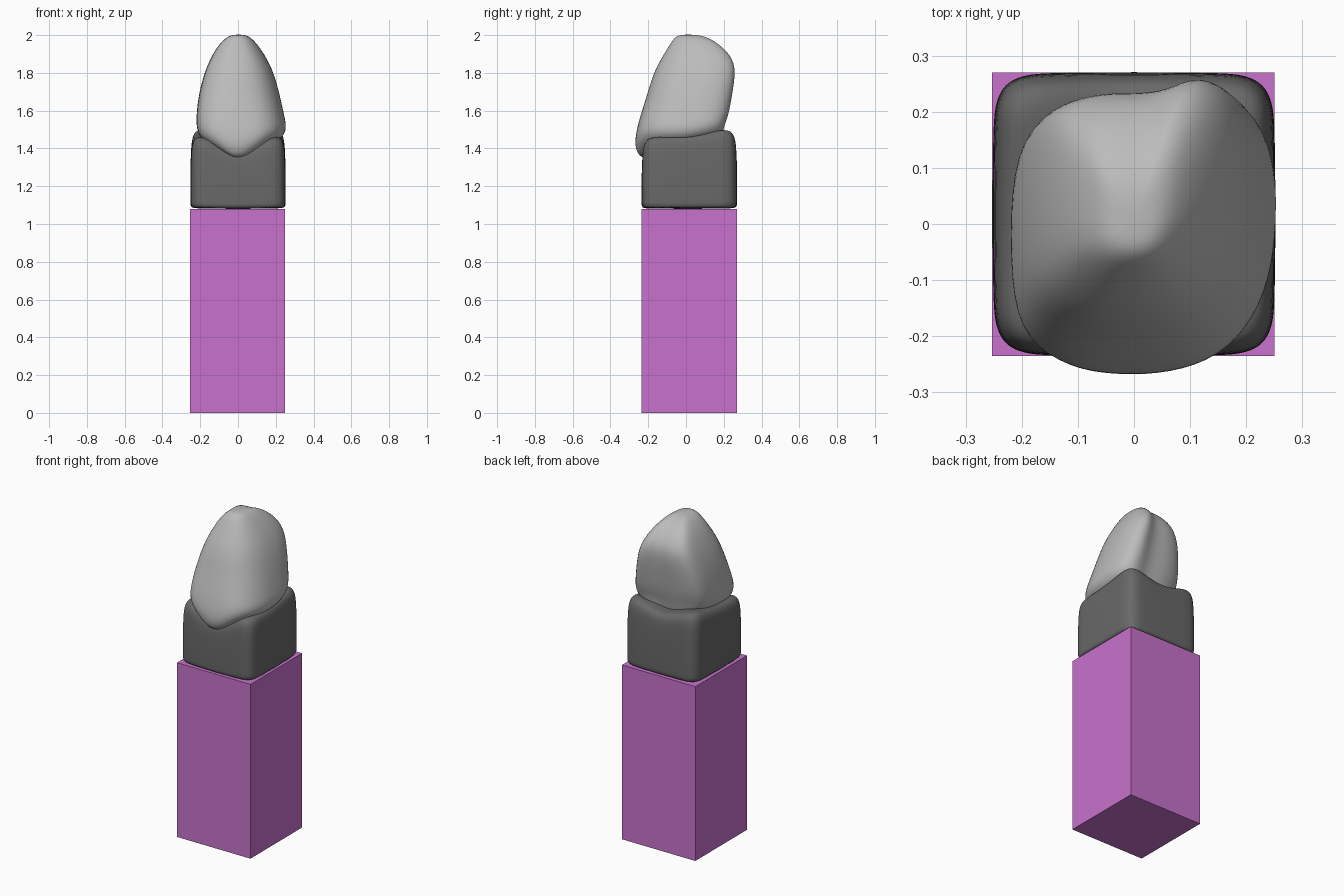
import bpy, bmesh
from math import exp, cos, sin, tau, copysign

if "Cube" in bpy.data.objects:
    bpy.data.objects.remove(bpy.data.objects["Cube"])


def material(name, rgb):
    m = bpy.data.materials.new(name)
    m.diffuse_color = (*rgb, 1)
    m.use_nodes = True
    m.node_tree.nodes["Principled BSDF"].inputs["Base Color"].default_value = m.diffuse_color
    return m


def loft(name, rings, mat, subdiv=0):
    """Skin a stack of closed rings (bottom to top) and cap both ends."""
    bm = bmesh.new()
    vs = [[bm.verts.new(p) for p in ring] for ring in rings]
    n = len(vs[0])
    for a, b in zip(vs, vs[1:]):
        for i in range(n):
            j = (i + 1) % n
            bm.faces.new((a[i], a[j], b[j], b[i]))
    bm.faces.new(vs[0][::-1])
    bm.faces.new(vs[-1])
    bmesh.ops.recalc_face_normals(bm, faces=bm.faces)
    me = bpy.data.meshes.new(name)
    bm.to_mesh(me)
    bm.free()
    ob = bpy.data.objects.new(name, me)
    bpy.context.collection.objects.link(ob)
    me.materials.append(mat)
    if subdiv:
        me.polygons.foreach_set("use_smooth", [True] * len(me.polygons))
        mod = ob.modifiers.new("smooth", 'SUBSURF')
        mod.levels = mod.render_levels = subdiv
    return ob


def gum_line(x, y):
    """Height of the wavy line where tooth and gum meet."""
    front = min(1, max(0, -y / 0.2))
    back = min(1, max(0, y / 0.2))
    return (1.455 - 0.105 * front * exp(-(x / 0.11) ** 2)
            + back * (0.04 - 0.06 * exp(-(x / 0.12) ** 2)))


# square base block
x0, x1, y0, y1 = -0.253, 0.25, -0.235, 0.27
square = [(x0, y0), (x1, y0), (x1, y1), (x0, y1)]
loft("base_block", [[(x, y, z) for x, y in square] for z in (0, 1.08)],
     material("purple", (0.58, 0.17, 0.61)))


# gum: rounded square with a wavy, softened top
def rounded_square(scale, power=0.28, n=32):
    pts = []
    for i in range(n):
        c, s = cos(tau * i / n), sin(tau * i / n)
        pts.append((scale * 0.253 * copysign(abs(c) ** power, c),
                    0.0175 + scale * 0.254 * copysign(abs(s) ** power, s)))
    return pts


gum_rings = []
for scale, t in ((0.99, 0), (0.995, 0.03), (1, 0.4), (0.99, 0.8),
                 (0.96, 0.95), (0.88, 1.02), (0.72, 1.03), (0.4, 1.03)):
    gum_rings.append([(x, y, 1.08 + t * (gum_line(x, y) - 1.08))
                      for x, y in rounded_square(scale)])
loft("gum", gum_rings, material("dark_grey", (0.14, 0.14, 0.14)), 2)

# tooth crown: one outline fitted into a changing box at each height
outline = [(0.04, -0.267), (0.13, -0.245), (0.20, -0.18), (0.24, -0.08),
           (0.25, 0.03), (0.25, 0.13), (0.225, 0.23), (0.16, 0.272),
           (0.09, 0.235), (0.02, 0.228), (-0.05, 0.23), (-0.13, 0.215),
           (-0.19, 0.18), (-0.213, 0.09), (-0.213, -0.10), (-0.19, -0.20),
           (-0.11, -0.255), (-0.035, -0.267)]
unit = [((x + 0.213) / 0.463, (y + 0.267) / 0.539) for x, y in outline]
# z, x min, x max, y min, y max, how strongly the ring follows the gum line
sections = [(1.44, -0.10, 0.12, -0.12, 0.10, 1),
            (1.44, -0.17, 0.20, -0.215, 0.18, 1),
            (1.455, -0.20, 0.235, -0.255, 0.205, 1),
            (1.50, -0.22, 0.26, -0.275, 0.215, 0.8),
            (1.57, -0.222, 0.245, -0.255, 0.238, 0.4),
            (1.68, -0.21, 0.222, -0.21, 0.255, 0.1),
            (1.79, -0.182, 0.193, -0.176, 0.272, 0),
            (1.87, -0.15, 0.157, -0.135, 0.262, 0),
            (1.94, -0.11, 0.112, -0.092, 0.20, 0),
            (1.99, -0.063, 0.068, -0.06, 0.12, 0),
            (2.003, -0.025, 0.03, -0.03, 0.05, 0)]
tooth_rings = []
for z, xa, xb, ya, yb, w in sections:
    ring = []
    for u, v in unit:
        x, y = xa + u * (xb - xa), ya + v * (yb - ya)
        ring.append((x, y, z + w * (gum_line(x, y) - 1.455)))
    tooth_rings.append(ring)
loft("tooth_crown", tooth_rings, material("light_grey", (0.5, 0.5, 0.5)), 2)
